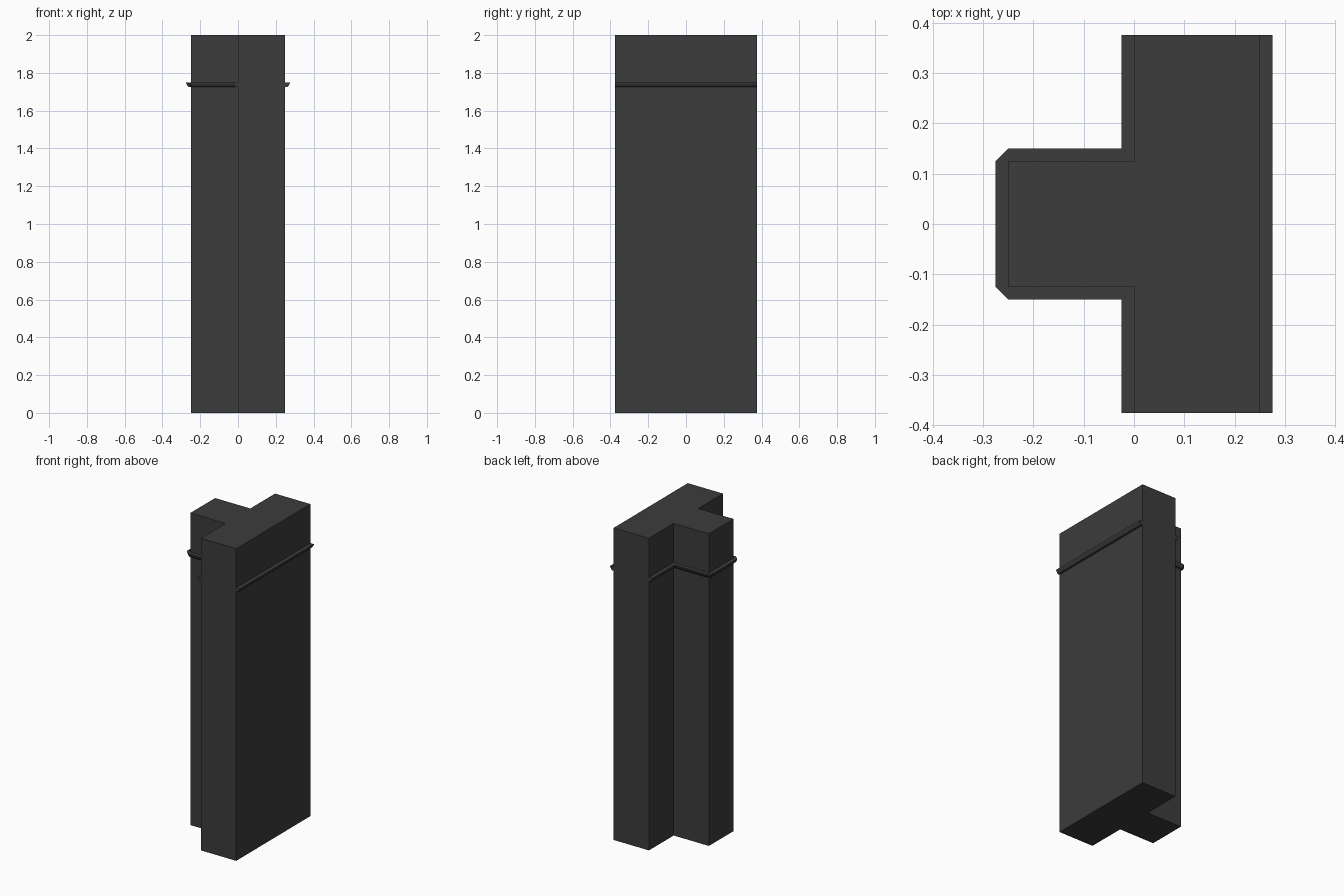
import bpy
import bmesh

cube = bpy.data.objects.get("Cube")
if cube:
    bpy.data.objects.remove(cube, do_unlink=True)

charcoal = bpy.data.materials.new("charcoal")
charcoal.use_nodes = True
colour = (0.045, 0.045, 0.045, 1)
charcoal.diffuse_color = colour
charcoal.node_tree.nodes["Principled BSDF"].inputs["Base Color"].default_value = colour

HEIGHT, HALF, STEM, BAR = 2.0, 0.25, 0.125, 0.375


def finish(name, bm):
    bmesh.ops.recalc_face_normals(bm, faces=bm.faces)
    mesh = bpy.data.meshes.new(name)
    bm.to_mesh(mesh)
    bm.free()
    mesh.materials.append(charcoal)
    obj = bpy.data.objects.new(name, mesh)
    bpy.context.collection.objects.link(obj)


def trim(name, path, profile):
    """Sweep a profile along (corner, outward direction) stations."""
    bm = bmesh.new()
    rings = [[bm.verts.new((x + dx * out, y + dy * out, z)) for out, z in profile]
             for (x, y), (dx, dy) in path]
    n = len(profile)
    for a, b in zip(rings, rings[1:]):
        for i in range(n):
            j = (i + 1) % n
            quad = list(dict.fromkeys((a[i], a[j], b[j], b[i])))
            bm.faces.new(quad)
    bm.faces.new(rings[0])
    bm.faces.new(rings[-1])
    # Collapse the shared pivot edge at the chamfered corners
    bmesh.ops.remove_doubles(bm, verts=bm.verts, dist=1e-5)
    finish(name, bm)


# T-shaped column
bm = bmesh.new()
outline = [(HALF, -BAR), (HALF, BAR), (0, BAR), (0, STEM),
           (-HALF, STEM), (-HALF, -STEM), (0, -STEM), (0, -BAR)]
base = bm.faces.new([bm.verts.new((x, y, 0)) for x, y in outline])
top = bmesh.ops.extrude_face_region(bm, geom=[base])["geom"]
bmesh.ops.translate(bm, vec=(0, 0, HEIGHT),
                    verts=[v for v in top if isinstance(v, bmesh.types.BMVert)])
finish("column", bm)

# Moulding: flat on top, curving in underneath
profile = [(0, 1.725), (0.012, 1.725), (0.02, 1.735),
           (0.025, 1.745), (0.025, 1.75), (0, 1.75)]
trim("flat_side_moulding", [((HALF, -BAR), (1, 0)), ((HALF, BAR), (1, 0))], profile)

# Stem moulding with mitred inner and chamfered outer corners
half = [((0, -BAR), (-1, 0)), ((0, -STEM), (-1, -1)),
        ((-HALF, -STEM), (0, -1)), ((-HALF, -STEM), (-1, 0))]
mirrored = [((x, -y), (dx, -dy)) for (x, y), (dx, dy) in reversed(half)]
trim("stem_moulding", half + mirrored, profile)
